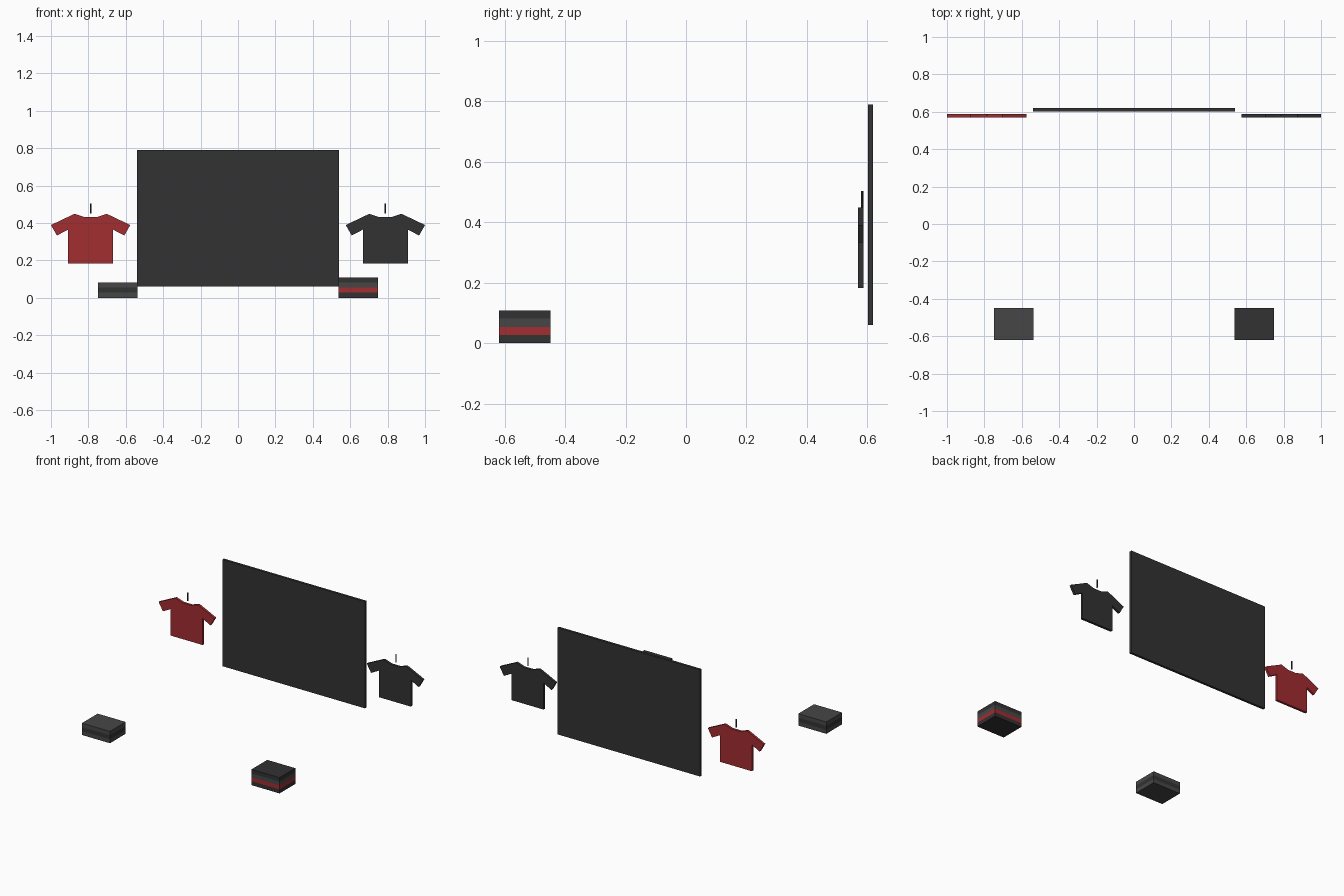
import bpy, bmesh

if "Cube" in bpy.data.objects:
    bpy.data.objects.remove(bpy.data.objects["Cube"])


def material(name, rgb):
    m = bpy.data.materials.new(name)
    m.diffuse_color = (*rgb, 1)
    m.use_nodes = True
    m.node_tree.nodes["Principled BSDF"].inputs["Base Color"].default_value = m.diffuse_color
    return m


DARK = material("charcoal", (0.032, 0.032, 0.034))
GREY = material("mid_grey", (0.062, 0.062, 0.064))
RED = material("red", (0.36, 0.026, 0.03))


def finish(name, bm, mat):
    bmesh.ops.recalc_face_normals(bm, faces=bm.faces)
    me = bpy.data.meshes.new(name)
    bm.to_mesh(me)
    bm.free()
    me.materials.append(mat)
    ob = bpy.data.objects.new(name, me)
    bpy.context.collection.objects.link(ob)
    return ob


def box(name, lo, hi, mat):
    bm = bmesh.new()
    bmesh.ops.create_cube(bm, size=1)
    for v in bm.verts:
        v.co = [(a + b) / 2 + c * (b - a) for a, b, c in zip(lo, hi, v.co)]
    return finish(name, bm, mat)


# Half outline of a T-shirt, from neck to hem (offset from centre, height)
HALF = [(0.032, 0.431), (0.086, 0.449), (0.212, 0.389), (0.180, 0.333),
        (0.121, 0.364), (0.121, 0.183)]


def shirt(name, cx, mat):
    outline = HALF + [(-x, z) for x, z in reversed(HALF)]
    bm = bmesh.new()
    face = bm.faces.new([bm.verts.new((cx + x, 0.570, z)) for x, z in outline])
    ext = bmesh.ops.extrude_face_region(bm, geom=[face], use_keep_orig=True)
    verts = [g for g in ext["geom"] if isinstance(g, bmesh.types.BMVert)]
    bmesh.ops.translate(bm, verts=verts, vec=(0, 0.017, 0))
    bmesh.ops.triangulate(bm, faces=[f for f in bm.faces if len(f.verts) > 4])
    return finish(name, bm, mat)


def hook(name, cx):
    bpy.ops.mesh.primitive_cylinder_add(vertices=8, radius=0.0045, depth=0.055,
                                        location=(cx, 0.583, 0.477))
    ob = bpy.context.object
    ob.name = name
    ob.data.materials.append(DARK)


def stack(name, cx, mats):
    h = 0.027
    for i, mat in enumerate(mats):
        box(f"{name}_{i + 1}", (cx - 0.106, -0.619, i * h),
            (cx + 0.106, -0.449, (i + 1) * h), mat)


# Backdrop panel
box("back_panel", (-0.54, 0.602, 0.06), (0.54, 0.619, 0.79), DARK)

# Hanging shirts with hooks
for side, cx, mat in (("left", -0.788, RED), ("right", 0.788, DARK)):
    shirt(f"{side}_hanging_shirt", cx, mat)
    hook(f"{side}_hanger_hook", cx)

# Folded garment stacks, bottom to top
stack("left_folded_shirt", -0.642, [GREY, DARK, GREY])
stack("right_folded_shirt", 0.642, [DARK, RED, GREY, DARK])
